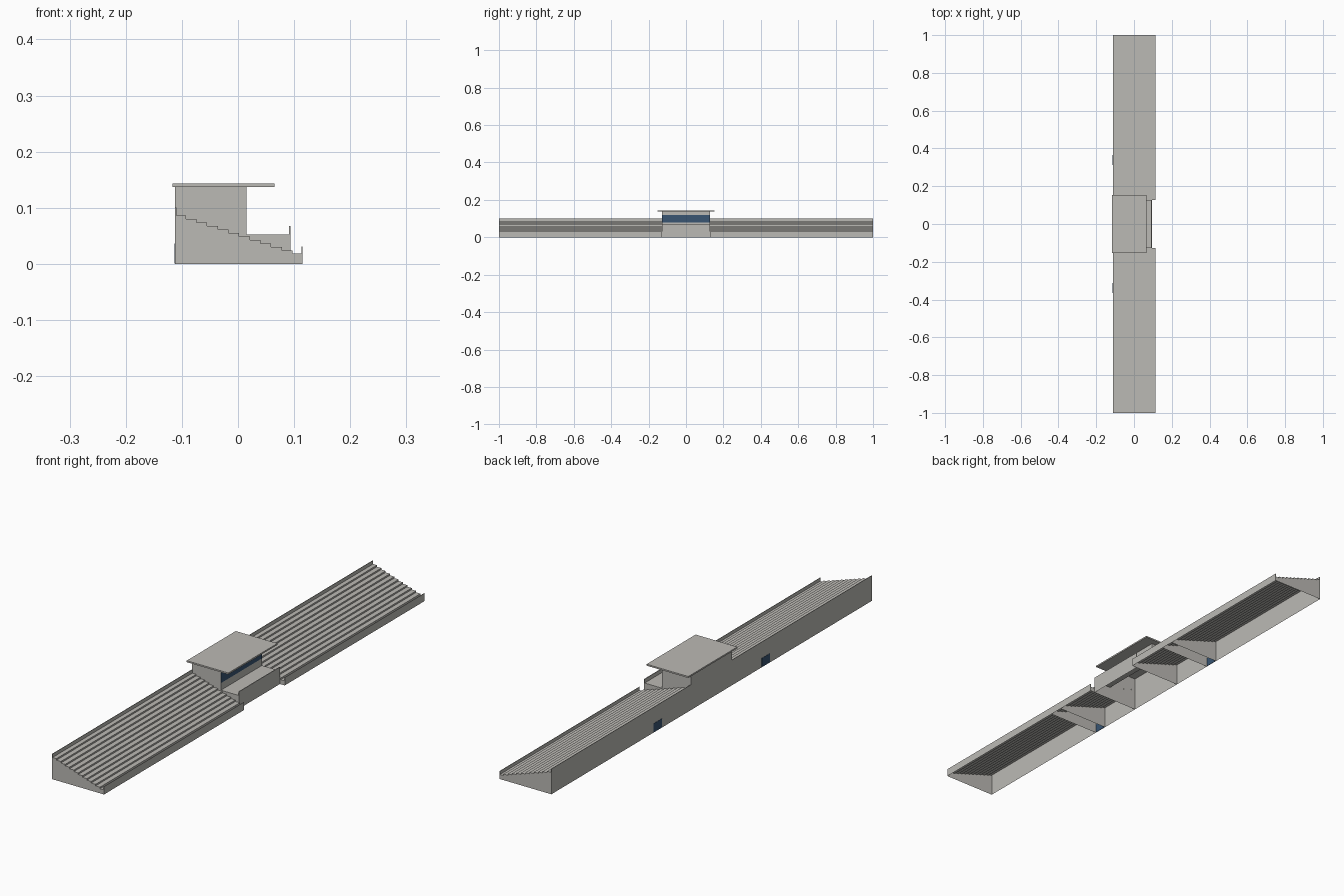
import bpy
import bmesh

if "Cube" in bpy.data.objects:
    bpy.data.objects.remove(bpy.data.objects["Cube"], do_unlink=True)


def material(name, rgb):
    mat = bpy.data.materials.new(name)
    mat.use_nodes = True
    mat.diffuse_color = (*rgb, 1)
    mat.node_tree.nodes["Principled BSDF"].inputs["Base Color"].default_value = (*rgb, 1)
    return mat


concrete = material("concrete", (0.50, 0.49, 0.46))
glass = material("dark_blue_glass", (0.04, 0.09, 0.17))


def finish(name, bm, *mats):
    bmesh.ops.recalc_face_normals(bm, faces=bm.faces)
    mesh = bpy.data.meshes.new(name)
    bm.to_mesh(mesh)
    bm.free()
    for mat in mats:
        mesh.materials.append(mat)
    obj = bpy.data.objects.new(name, mesh)
    bpy.context.collection.objects.link(obj)
    return obj


def shell(bm, profile, y0, y1):
    """Sweep an open-bottomed x-z profile along y and close both ends."""
    a = [bm.verts.new((x, y0, z)) for x, z in profile]
    b = [bm.verts.new((x, y1, z)) for x, z in profile]
    for i in range(len(profile) - 1):
        bm.faces.new((a[i], a[i + 1], b[i + 1], b[i]))
    bm.faces.new(a)
    bm.faces.new(b[::-1])


def box(name, lo, hi, mat):
    bm = bmesh.new()
    bmesh.ops.create_cube(bm, size=1)
    for v in bm.verts:
        v.co = [l + (c + 0.5) * (h - l) for l, h, c in zip(lo, hi, v.co)]
    return finish(name, bm, mat)


BACK, FRONT = -0.112, 0.115
STEPS, LOW, HIGH = 11, 0.018, 0.086
HALF = 0.128

# Stepped profile with rear and front parapets
run = (0.097 - BACK) / STEPS
rise = (HIGH - LOW) / STEPS
treads = []
for i in range(STEPS):
    z = HIGH - i * rise
    treads += [(max(BACK + i * run, BACK + 0.002), z), (BACK + (i + 1) * run, z)]
treads += [(0.097, LOW), (FRONT - 0.002, LOW)]
stand = ([(BACK, 0), (BACK, 0.1), (BACK + 0.002, 0.1)] + treads
         + [(FRONT - 0.002, 0.031), (FRONT, 0.031), (FRONT, 0)])

# Under-seat partition outline, just below the treads
partition = [(BACK, 0), (BACK, HIGH)] + treads + [(FRONT, LOW), (FRONT, 0)]

for side, label in ((1, "left"), (-1, "right")):
    bm = bmesh.new()
    shell(bm, stand, side * (HALF - 0.0005), side)
    finish("terrace_stand_" + label, bm, concrete)

    # Passage walls behind each rear door
    bm = bmesh.new()
    for y in (0.31, 0.366):
        bm.faces.new([bm.verts.new((x, side * y, z)) for x, z in partition])
    finish("passage_walls_" + label, bm, concrete)

    ys = sorted((side * 0.312, side * 0.364))
    box("rear_door_" + label, (BACK - 0.001, ys[0], 0.001),
        (BACK + 0.001, ys[1], 0.036), glass)

# Central box with balcony and a window band in its front wall
WALL = 0.015
cabin = [(BACK, 0), (BACK, 0.139), (WALL, 0.139), (WALL, 0.12), (WALL, 0.08),
         (WALL, 0.052), (0.091, 0.052), (0.091, 0.067), (0.094, 0.067), (0.094, 0)]
bm = bmesh.new()
shell(bm, cabin, -HALF, HALF)
for f in bm.faces:
    c = f.calc_center_median()
    if abs(c.x - WALL) < 0.001 and 0.09 < c.z < 0.11:
        f.material_index = 1
finish("central_cabin", bm, concrete, glass)

# Flat overhanging roof
box("cabin_roof", (-0.117, -0.153, 0.137), (0.065, 0.153, 0.143), concrete)
